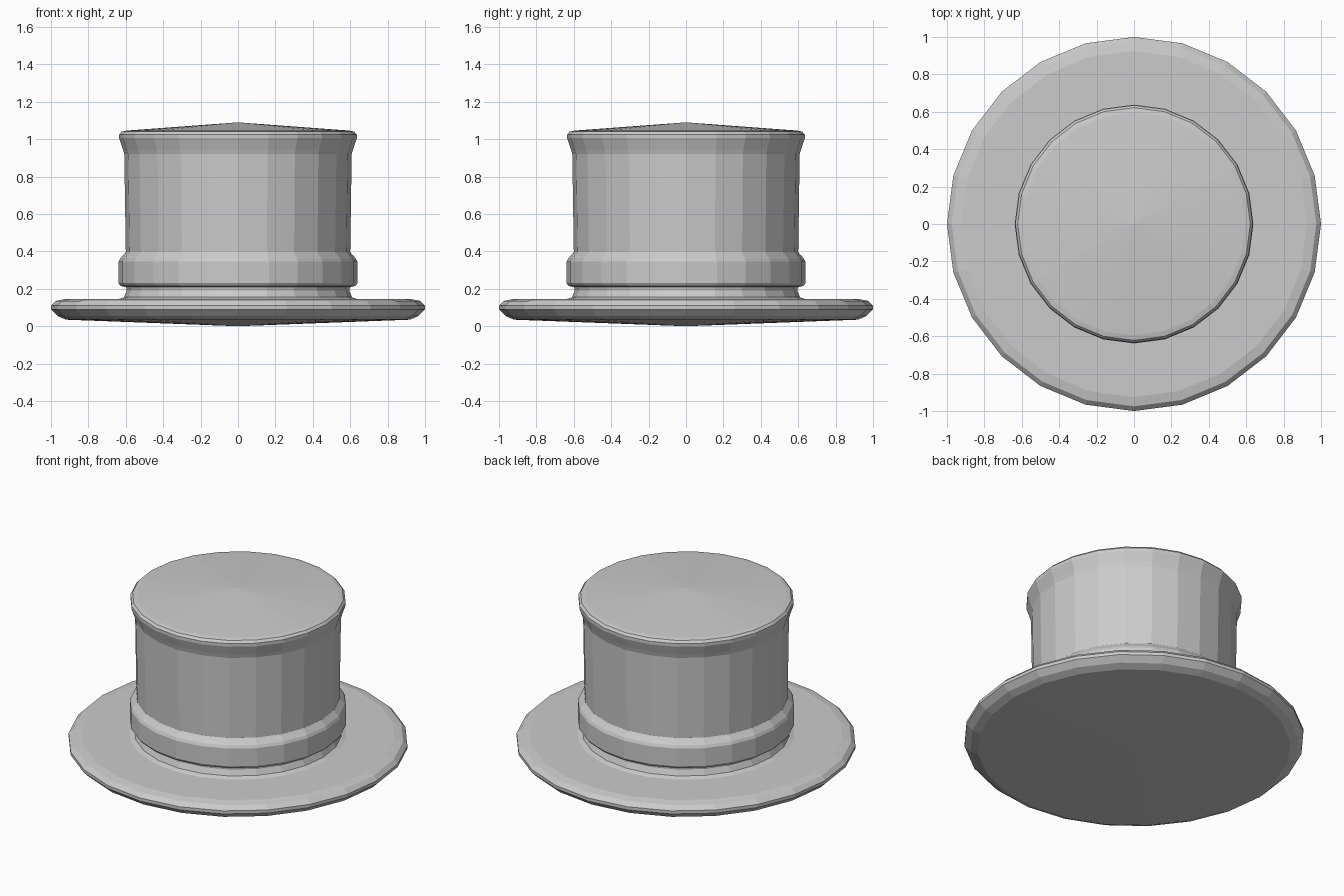
import bpy
import bmesh
from math import cos, sin, tau

SIDES = 24

cube = bpy.data.objects.get("Cube")
if cube:
    bpy.data.objects.remove(cube, do_unlink=True)

felt = bpy.data.materials.new("grey_felt")
felt.use_nodes = True
grey = (0.6, 0.6, 0.6, 1)
felt.diffuse_color = grey
bsdf = next(n for n in felt.node_tree.nodes if n.type == "BSDF_PRINCIPLED")
bsdf.inputs["Base Color"].default_value = grey
bsdf.inputs["Roughness"].default_value = 0.8


def lathe(name, profile):
    """Turn a bottom-to-top (radius, z) profile; radius 0 makes a pole."""
    bm = bmesh.new()
    rings = []
    for r, z in profile:
        count = SIDES if r else 1
        rings.append([bm.verts.new((r * cos(tau * i / SIDES), r * sin(tau * i / SIDES), z))
                      for i in range(count)])
    for low, high in zip(rings, rings[1:]):
        for i in range(SIDES):
            j = (i + 1) % SIDES
            corners = [low[i % len(low)], low[j % len(low)],
                       high[j % len(high)], high[i % len(high)]]
            bm.faces.new(list(dict.fromkeys(corners)))
    mesh = bpy.data.meshes.new(name)
    bm.to_mesh(mesh)
    bm.free()
    mesh.materials.append(felt)
    obj = bpy.data.objects.new(name, mesh)
    bpy.context.collection.objects.link(obj)
    return obj


# Brim with a shallow cone underneath and a rolled edge
lathe("brim", [(0, 0), (0.92, 0.035), (0.965, 0.055), (1, 0.09), (1, 0.11),
               (0.975, 0.135), (0.925, 0.145), (0.64, 0.145)])

# Crown: flared foot, waist, flared lip and peaked top
lathe("crown", [(0.64, 0.145), (0.61, 0.155), (0.595, 0.19), (0.6, 0.22),
                (0.6, 0.4), (0.608, 0.92), (0.615, 0.945), (0.635, 1.005),
                (0.635, 1.025), (0.622, 1.04), (0.595, 1.046), (0, 1.09)])

# Hat band with chamfered edges
lathe("hat_band", [(0.6, 0.21), (0.628, 0.215), (0.638, 0.23), (0.638, 0.345),
                   (0.63, 0.362), (0.605, 0.39), (0.598, 0.4)])

# Soften the rolled edges while the wall facets stay crisp
for name in ("brim", "crown", "hat_band"):
    obj = bpy.data.objects[name]
    for poly in obj.data.polygons:
        poly.use_smooth = False
